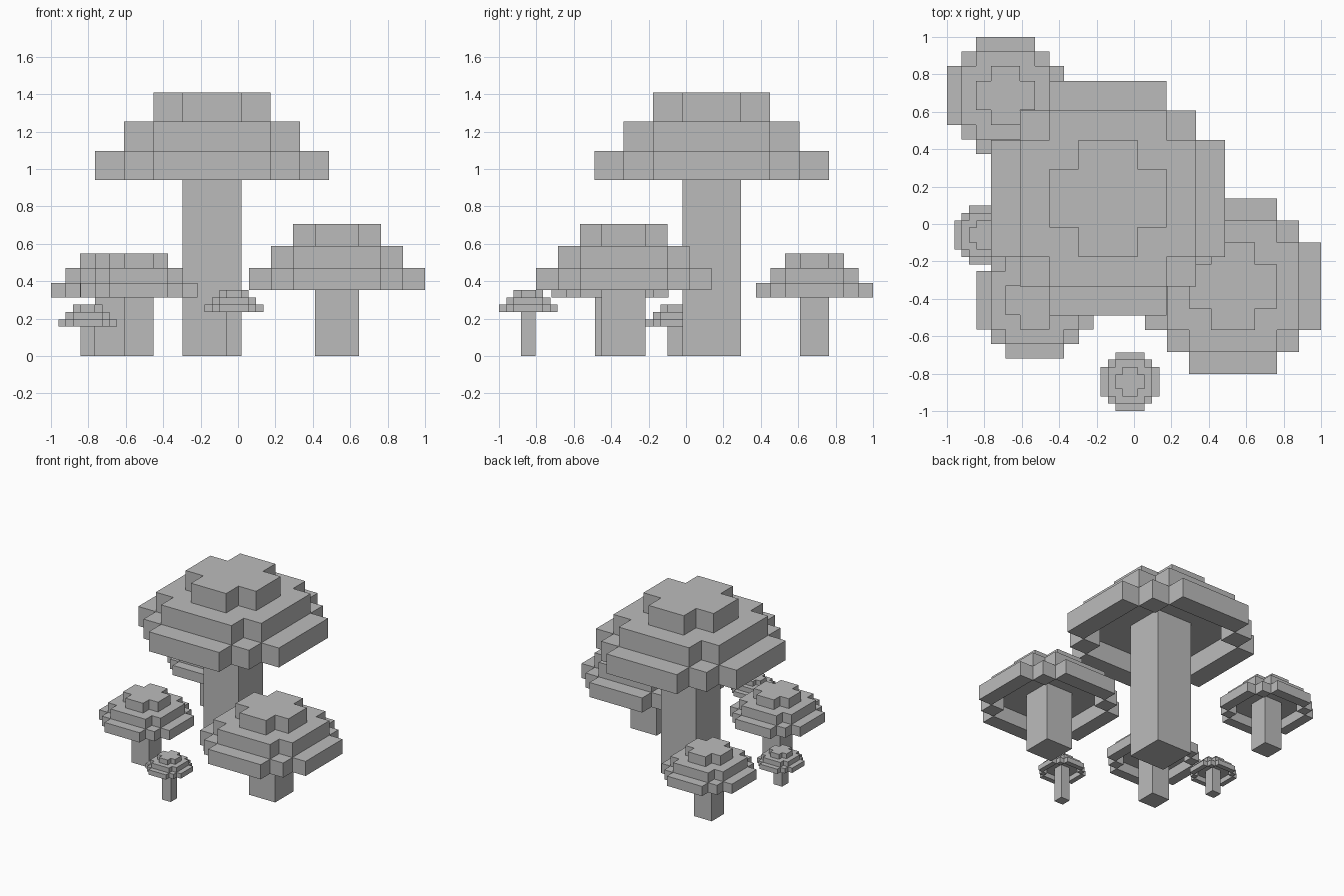
import bpy
import bmesh
from mathutils import Matrix, Vector

cube = bpy.data.objects.get("Cube")
if cube:
    bpy.data.objects.remove(cube, do_unlink=True)

grey = bpy.data.materials.new("plain_grey")
grey.use_nodes = True
tone = (0.5, 0.5, 0.5, 1)
grey.diffuse_color = tone
grey.node_tree.nodes["Principled BSDF"].inputs["Base Color"].default_value = tone


def add_box(bm, low, high):
    low, high = Vector(low), Vector(high)
    place = Matrix.Translation((low + high) / 2) @ Matrix.Diagonal((high - low).to_4d())
    bmesh.ops.create_cube(bm, size=1, matrix=place)


def add_tier(bm, half, z):
    """Square slab one block high with a block missing at each corner."""
    corner = [(half, half - 1), (half - 1, half - 1), (half - 1, half)]
    outline = []
    for turn in range(4):
        outline += corner
        corner = [(-y, x) for x, y in corner]
    face = bm.faces.new([bm.verts.new((x, y, z)) for x, y in outline])
    top = bmesh.ops.extrude_face_region(bm, geom=[face], use_keep_orig=True)["geom"]
    bmesh.ops.translate(bm, vec=(0, 0, 1),
                        verts=[v for v in top if isinstance(v, bmesh.types.BMVert)])


def finish(name, bm, unit, x, y):
    bmesh.ops.recalc_face_normals(bm, faces=bm.faces)
    bmesh.ops.transform(bm, verts=bm.verts,
                        matrix=Matrix.Translation((x, y, 0)) @ Matrix.Scale(unit, 4))
    mesh = bpy.data.meshes.new(name)
    bm.to_mesh(mesh)
    bm.free()
    mesh.materials.append(grey)
    bpy.context.collection.objects.link(bpy.data.objects.new(name, mesh))


def mushroom(name, x, y, unit, height):
    # stem, reaching up through the open rim to the middle tier
    bm = bmesh.new()
    add_box(bm, (-1, -1, 0), (1, 1, height + 1))
    finish(name + "_stem", bm, unit, x, y)

    # hollow rim: four bars and four corner blocks
    bm = bmesh.new()
    for s in (-1, 1):
        mid = s * 3.5
        add_box(bm, (mid - 0.5, -2, height), (mid + 0.5, 2, height + 1))
        add_box(bm, (-2, mid - 0.5, height), (2, mid + 0.5, height + 1))
        for t in (-1, 1):
            cx, cy = s * 2.5, t * 2.5
            add_box(bm, (cx - 0.5, cy - 0.5, height), (cx + 0.5, cy + 0.5, height + 1))
    finish(name + "_cap_rim", bm, unit, x, y)

    # two closed tiers above the rim
    for part, half, level in (("middle", 3, 1), ("top", 2, 2)):
        bm = bmesh.new()
        add_tier(bm, half, height + level)
        finish(name + "_cap_" + part, bm, unit, x, y)


# name, centre x, centre y, block size, stem height in blocks
for spec in (
    ("giant_mushroom", -0.139, 0.137, 0.1567, 6),
    ("large_left_mushroom", 0.53, -0.333, 0.1175, 3),
    ("back_mushroom", -0.687, 0.687, 0.0783, 4),
    ("front_mushroom", -0.53, -0.407, 0.0783, 4),
    ("tiny_side_mushroom", -0.804, -0.059, 0.0392, 4),
    ("tiny_front_mushroom", -0.021, -0.843, 0.0392, 6),
):
    mushroom(*spec)
